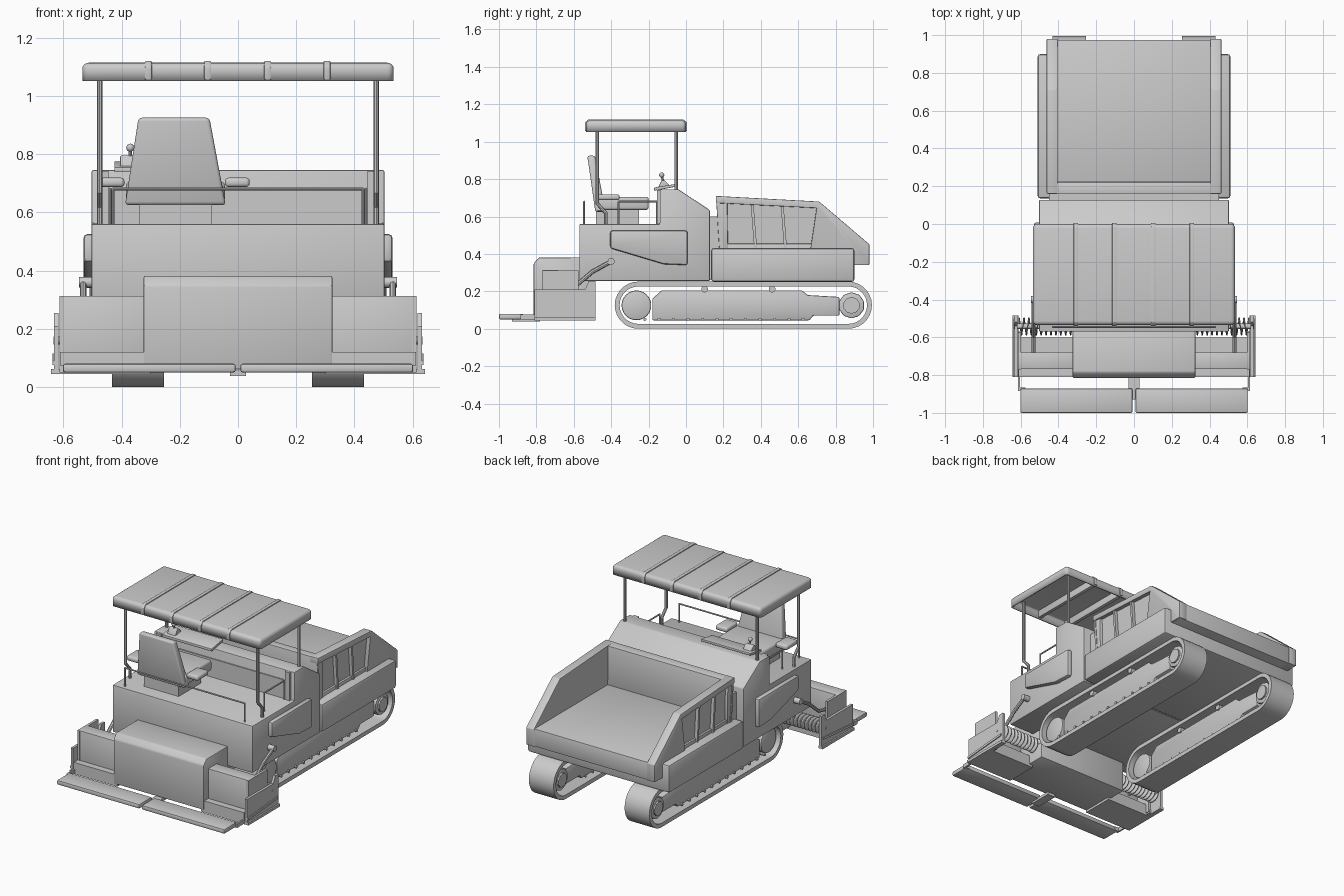
import bpy, bmesh, math
from mathutils import Vector

if "Cube" in bpy.data.objects:
    bpy.data.objects.remove(bpy.data.objects["Cube"])


def finish(name, bm, mirror=False, bevel=0, segs=2, solid=0, keep_open=False):
    bmesh.ops.recalc_face_normals(bm, faces=bm.faces)
    if bevel:
        low = min(v.co.z for v in bm.verts)
        es = [e for e in bm.edges if e.is_manifold and e.calc_face_angle() > 0.3
              and not (keep_open and all(v.co.z < low + 1e-4 for v in e.verts))]
        bmesh.ops.bevel(bm, geom=es, offset=bevel, segments=segs, affect='EDGES',
                        profile=0.5, clamp_overlap=True)
    if keep_open:
        bm.normal_update()
        bmesh.ops.delete(bm, geom=[f for f in bm.faces if f.normal.z < -0.9], context='FACES')
    me = bpy.data.meshes.new(name)
    bm.to_mesh(me)
    bm.free()
    me.shade_smooth()
    me.set_sharp_from_angle(angle=math.radians(32))
    ob = bpy.data.objects.new(name, me)
    bpy.context.collection.objects.link(ob)
    if solid:
        m = ob.modifiers.new("thickness", 'SOLIDIFY')
        m.thickness = solid
    if mirror:
        m = ob.modifiers.new("mirror", 'MIRROR')
        m.use_mirror_merge = False
    return ob


def prism(name, yz, x0, x1, **kw):
    """Side profile (y, z) extruded from x0 to x1."""
    bm = bmesh.new()
    a = [bm.verts.new((x0, y, z)) for y, z in yz]
    b = [bm.verts.new((x1, y, z)) for y, z in yz]
    bm.faces.new(a)
    bm.faces.new(b)
    for i in range(len(a)):
        j = (i + 1) % len(a)
        bm.faces.new((a[i], a[j], b[j], b[i]))
    return finish(name, bm, **kw)


def box(name, x0, x1, y0, y1, z0, z1, **kw):
    return prism(name, [(y0, z0), (y1, z0), (y1, z1), (y0, z1)], x0, x1, **kw)


def disc(name, y, z, r, x0, x1, n=16, **kw):
    return prism(name, [(y + r * math.cos((i + .5) * math.tau / n),
                         z + r * math.sin((i + .5) * math.tau / n)) for i in range(n)], x0, x1, **kw)


def tube(name, pts, r, mirror=False, n=8):
    """Round bar through the given points."""
    bm = bmesh.new()
    for p, q in zip(pts, pts[1:]):
        p, q = Vector(p), Vector(q)
        mat = (q - p).to_track_quat('Z', 'Y').to_matrix().to_4x4()
        mat.translation = (p + q) / 2
        bmesh.ops.create_cone(bm, cap_ends=True, segments=n, radius1=r, radius2=r,
                              depth=(q - p).length + r * .6, matrix=mat)
    return finish(name, bm, mirror)


def ball(name, c, r):
    bm = bmesh.new()
    bmesh.ops.create_uvsphere(bm, u_segments=12, v_segments=8, radius=r)
    bmesh.ops.translate(bm, verts=bm.verts, vec=c)
    return finish(name, bm)


def stadium(y0, y1, z, r, n=14):
    right = [(y1 + r * math.sin(i * math.pi / n), z - r * math.cos(i * math.pi / n)) for i in range(n + 1)]
    left = [(y0 - r * math.sin(i * math.pi / n), z + r * math.cos(i * math.pi / n)) for i in range(n + 1)]
    return right + left


# Crawler belts: hollow loops
bm = bmesh.new()
loops = [[bm.verts.new((x, y, z)) for y, z in stadium(-.255, .868, .126, r)]
         for x, r in ((.255, .126), (.432, .126), (.432, .1), (.255, .1))]
for k in range(4):
    a, b = loops[k], loops[(k + 1) % 4]
    for i in range(len(a)):
        j = (i + 1) % len(a)
        bm.faces.new((a[i], a[j], b[j], b[i]))
finish("track_belt", bm, mirror=True)

# Track frame, wheels, rollers and bolts
prism("track_frame", [(-.18, .045), (.66, .045), (.68, .07), (.82, .07), (.82, .17), (.65, .18), (.62, .205),
                      (-.13, .205), (-.18, .16)], .285, .405, mirror=True, bevel=.006)
disc("track_idler", -.265, .125, .08, .28, .41, 20, mirror=True, bevel=.008)
disc("drive_sprocket", .885, .125, .07, .275, .415, 10, mirror=True, bevel=.006)
disc("sprocket_hub", .885, .125, .045, .265, .425, 10, mirror=True)
for y in (.1, .46):
    disc("top_roller", y, .212, .018, .275, .42, 12, mirror=True)
for i in range(12):
    disc("frame_bolt", -.22 + i * .077, .05, .009, .28, .415, 8, mirror=True)

# Main body with raised dashboard cowl
prism("main_body", [(-.57, .255), (.127, .255), (.127, .635), (-.04, .745), (-.14, .745), (-.14, .56), (-.57, .56)],
      -.503, .503, bevel=.006)
for x in (-.48, .445):
    box("cowl_side_rib", x, x + .035, -.155, -.13, .56, .742)
box("cowl_rear_panel", -.43, .43, -.147, -.135, .56, .68)
prism("side_pod", [(-.405, .525), (.008, .525), (.008, .34), (-.12, .345), (-.405, .43)], .49, .53,
      mirror=True, bevel=.012)

# Hopper: base box, floor, walls, rim and ribs
box("hopper_base", -.51, .51, .135, .9, .25, .432, bevel=.015)
box("hopper_floor", -.45, .45, .17, .975, .34, .455, bevel=.004)
prism("hopper_side_wall", [(.17, .42), (.9, .42), (.9, .34), (.977, .34), (.977, .45), (.71, .675), (.165, .705)],
      .405, .437, mirror=True)
prism("hopper_side_rim", [(.16, .71), (.712, .68), (.98, .452), (.98, .34), (.895, .34), (.895, .425), (.665, .425),
                          (.698, .645), (.16, .672)], .405, .462, mirror=True, bevel=.004)
for y0, y1 in ((.165, .185), (.345, .39), (.505, .55)):
    prism("hopper_rib", [(y0 + .02, .425), (y0 + .035, .425), (y0 + .015, .68), (y0, .68)], .43, .458, mirror=True)
prism("hopper_rear_wall", [(.178, .42), (.225, .42), (.22, .705), (.16, .709)], -.455, .455, bevel=.004)
box("hopper_link", -.45, .45, .1, .19, .26, .6)

# Canopy shell with roof ribs and posts
box("canopy_roof", -.535, .535, -.535, 0, 1.052, 1.114, bevel=.022, segs=4, solid=.012, keep_open=True)
for x in (-.308, -.104, .102, .306):
    prism("roof_rib", [(-.541, 1.056), (-.541, 1.1), (-.52, 1.12), (-.015, 1.12), (.006, 1.1), (.006, 1.056)],
          x - .012, x + .012, bevel=.004)
tube("canopy_front_post", [(.475, -.475, 1.08), (.475, -.475, .67), (.475, -.43, .62), (.475, -.43, .55)],
     .0095, True)
tube("canopy_rear_post", [(.475, -.052, 1.08), (.475, -.052, .72)], .0095, True)

# Operator seat
bm = bmesh.new()
vs = [[bm.verts.new(p) for p in ((xa, y, z), (xb, y, z), (xb, y + d, z), (xa, y + d, z))]
      for xa, xb, y, d, z in ((-.388, -.042, -.485, .055, .625), (-.342, -.098, -.528, .042, .925))]
bm.faces.new(vs[0])
bm.faces.new(vs[1])
for i in range(4):
    j = (i + 1) % 4
    bm.faces.new((vs[0][i], vs[0][j], vs[1][j], vs[1][i]))
finish("seat_back", bm, bevel=.012, segs=3)
box("seat_cushion", -.385, -.045, -.47, -.2, .635, .705, bevel=.014, segs=3)
box("seat_pedestal", -.34, -.09, -.48, -.25, .55, .64)
for x in (-.475, -.045):
    box("armrest", x, x + .085, -.47, -.355, .687, .719, bevel=.012, segs=3)

# Control console with lever
prism("control_console", [(-.17, .755), (-.05, .775), (-.05, .76), (-.17, .738)], -.425, -.07, bevel=.003)
prism("lever_boot", [(-.15, .755), (-.085, .765), (-.115, .795), (-.13, .795)], -.405, -.345, bevel=.004)
tube("control_lever", [(-.37, -.12, .78), (-.37, -.13, .82)], .006)
ball("lever_knob", (-.37, -.13, .822), .014)

# Guard rails
tube("rear_guard_rail", [(-.43, -.545, .55), (-.43, -.545, .68), (.43, -.545, .68), (.43, -.545, .55)], .005)
tube("side_guard_rail", [(.44, -.36, .55), (.44, -.36, .68), (.44, -.155, .68), (.44, -.155, .55)], .005, True)

# Screed: central housing, wings and end plates
prism("screed_housing", [(-.815, .06), (-.815, .35), (-.785, .382), (-.56, .382), (-.56, .3), (-.485, .3),
                         (-.485, .06)], -.325, .325, bevel=.008)
box("screed_wing", .3, .612, -.768, -.68, .05, .313, mirror=True, bevel=.004)
box("screed_wing_base", .3, .612, -.81, -.6, .045, .12, mirror=True)
box("wing_side_plate", .598, .614, -.77, -.575, .06, .312, mirror=True)
prism("end_plate", [(-.81, .05), (-.485, .05), (-.485, .255), (-.52, .255), (-.54, .21), (-.81, .21)],
      .616, .632, mirror=True)
box("end_plate_shoe", .612, .642, -.81, -.485, .045, .062, mirror=True)
prism("end_plate_strip", [(-.81, .075), (-.5, .1), (-.5, .115), (-.81, .09)], .63, .638, mirror=True)

# Walkway boards and brackets
box("walkway_board", .008, .602, -1, -.87, .05, .08, mirror=True, bevel=.008)
box("walkway_centre_bar", -.028, .028, -.93, -.78, .038, .056)
box("walkway_bracket", .603, .613, -.872, -.57, .05, .075, mirror=True)
box("walkway_bracket_foot", .575, .613, -.885, -.865, .05, .075, mirror=True)

# Auger: shaft and helical flights
tube("auger_shaft", [(.3, -.542, .16), (.63, -.542, .16)], .014, True, 12)
bm = bmesh.new()
prev = None
for i in range(11 * 16 + 1):
    a, x = i * math.tau / 16, .325 + i * .026 / 16
    cur = [bm.verts.new((x, -.542 + r * math.cos(a), .16 + r * math.sin(a))) for r in (.012, .048)]
    if prev:
        bm.faces.new((prev[0], prev[1], cur[1], cur[0]))
    prev = cur
finish("auger_flight", bm, mirror=True, solid=.005)

# Levelling arms
tube("levelling_arm", [(.532, -.4, .36), (.532, -.5, .305), (.532, -.6, .22), (.532, -.69, .2)], .011, True)
disc("arm_pivot", -.4, .36, .019, .49, .546, 12, mirror=True)
